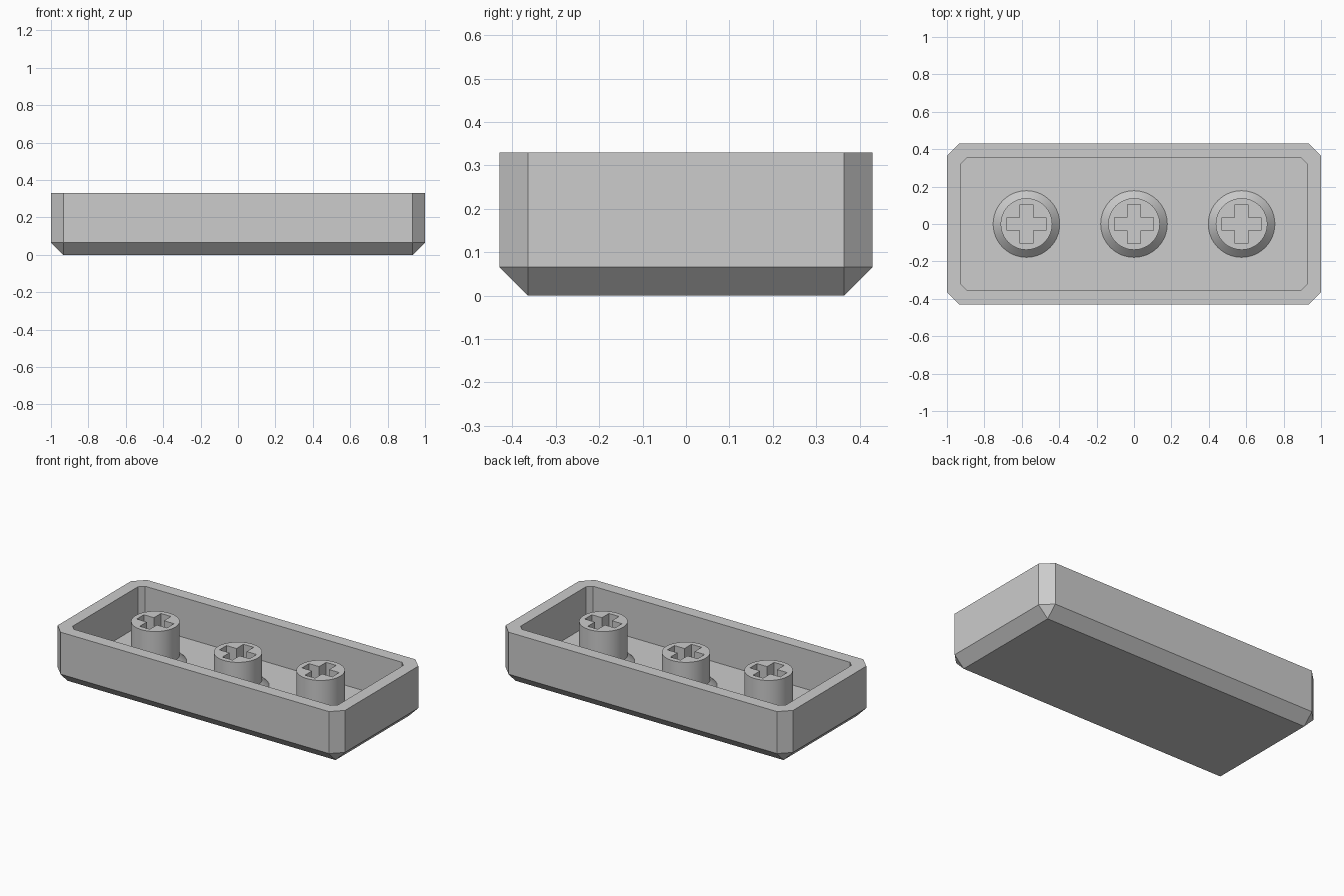
import bpy, bmesh, math

if "Cube" in bpy.data.objects:
    bpy.data.objects.remove(bpy.data.objects["Cube"], do_unlink=True)

HALF_X, HALF_Y, TOP = 1.0, 0.43, 0.33
WALL, FLOOR = 0.076, 0.08
CHAMFER, INNER_CHAMFER = 0.066, 0.03

grey = bpy.data.materials.new("light grey plastic")
grey.use_nodes = True
colour = (0.604, 0.604, 0.604, 1.0)
grey.diffuse_color = colour
grey.node_tree.nodes["Principled BSDF"].inputs["Base Color"].default_value = colour


def finish(bm, name):
    bmesh.ops.remove_doubles(bm, verts=bm.verts, dist=0.0001)
    bmesh.ops.recalc_face_normals(bm, faces=bm.faces)
    mesh = bpy.data.meshes.new(name)
    bm.to_mesh(mesh)
    bm.free()
    mesh.materials.append(grey)
    obj = bpy.data.objects.new(name, mesh)
    bpy.context.collection.objects.link(obj)
    return obj


def ring(bm, points, z):
    return [bm.verts.new((x, y, z)) for x, y in points]


def skin(bm, low, high):
    """Join two rings of equal length with quads."""
    n = len(low)
    for i in range(n):
        j = (i + 1) % n
        bm.faces.new((low[i], low[j], high[j], high[i]))


def octagon(hx, hy, cut):
    """Rectangle with cut corners, counter-clockwise."""
    return [(hx, cut - hy), (hx, hy - cut), (hx - cut, hy), (cut - hx, hy),
            (-hx, hy - cut), (-hx, cut - hy), (cut - hx, -hy), (hx - cut, -hy)]


def circle(radius, n=64):
    return [(radius * math.cos(math.tau * i / n), radius * math.sin(math.tau * i / n))
            for i in range(n)]


def cross(arm, half):
    quarter = [(arm, -half), (arm, half), (half, half)]
    points = []
    for _ in range(4):
        points += quarter
        quarter = [(-y, x) for x, y in quarter]
    return points


# Tray: the base ring has sharp corners, so its corner pairs merge into points
bm = bmesh.new()
shell = octagon(HALF_X, HALF_Y, CHAMFER)
cavity = octagon(HALF_X - WALL, HALF_Y - WALL, INNER_CHAMFER)
rings = [ring(bm, octagon(HALF_X - CHAMFER, HALF_Y - CHAMFER, 0), 0),
         ring(bm, shell, CHAMFER), ring(bm, shell, TOP),
         ring(bm, cavity, TOP), ring(bm, cavity, FLOOR)]
for low, high in zip(rings, rings[1:]):
    skin(bm, low, high)
bm.faces.new(rings[0][::2])
bm.faces.new(rings[-1])
# The underside uses one vertex of each merged pair
finish(bm, "tray")


def loop_edges(bm, verts):
    return [bm.edges.get((a, b)) for a, b in zip(verts, verts[1:] + verts[:1])]


# Stems: flared foot, round post and cross-shaped socket
def stem(name, x, top):
    bm = bmesh.new()
    foot = ring(bm, circle(0.178), FLOOR)
    neck = ring(bm, circle(0.138), FLOOR + 0.04)
    head = ring(bm, circle(0.138), top)
    skin(bm, foot, neck)
    skin(bm, neck, head)
    socket_top = ring(bm, cross(0.105, 0.035), top)
    socket_base = ring(bm, cross(0.105, 0.035), FLOOR)
    skin(bm, socket_top, socket_base)
    bmesh.ops.triangle_fill(bm, use_beauty=True, normal=(0, 0, 1),
                            edges=loop_edges(bm, head) + loop_edges(bm, socket_top))
    obj = finish(bm, name)
    obj.location.x = x
    bpy.ops.object.select_all(action='DESELECT')
    obj.select_set(True)
    bpy.context.view_layer.objects.active = obj
    bpy.ops.object.shade_smooth_by_angle(angle=math.radians(30))


stem("right_stem", -0.575, TOP)
stem("middle_stem", 0.0, 0.29)
stem("left_stem", 0.575, TOP)
